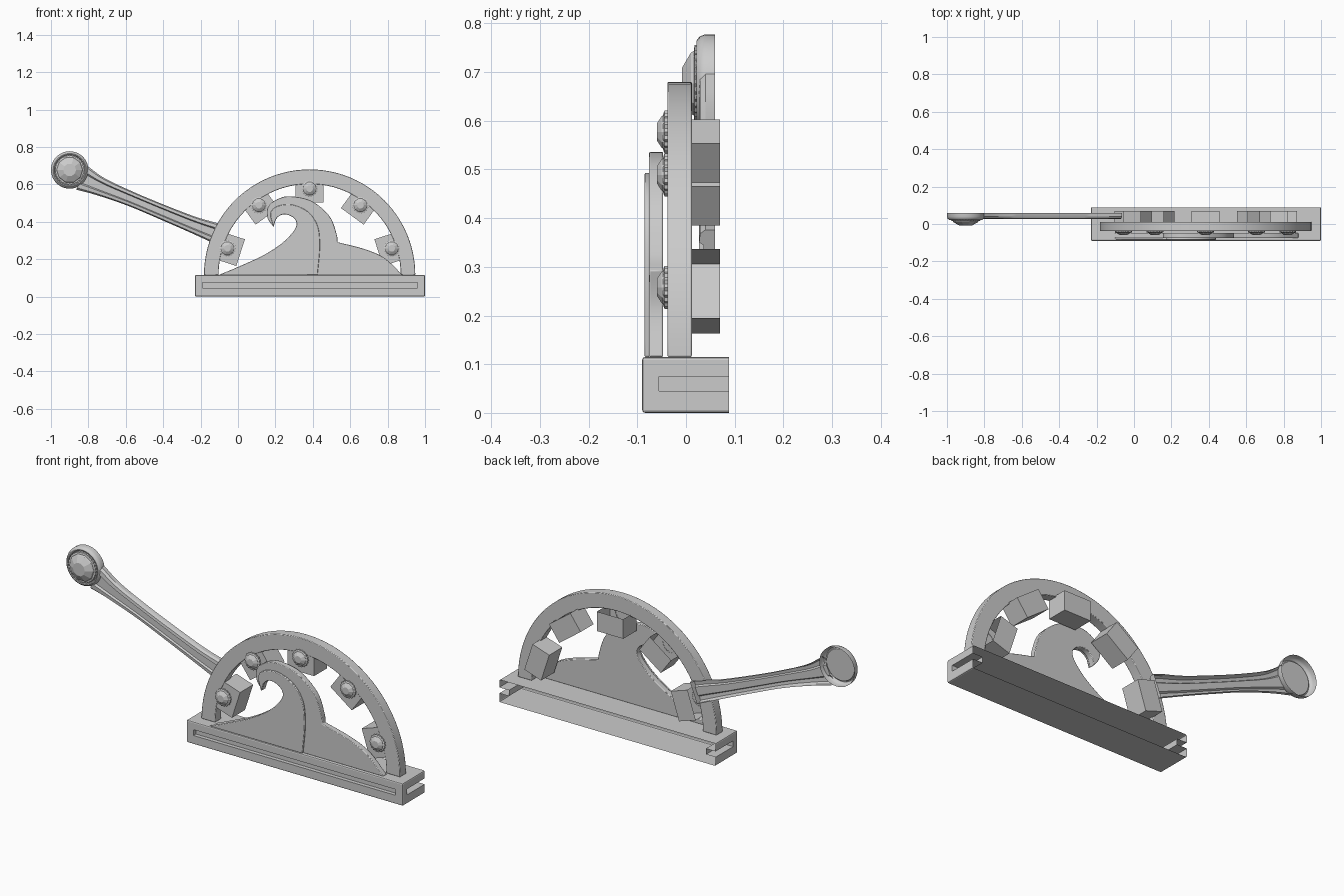
import bpy, bmesh
from math import sin, cos, pi, radians
from mathutils import Vector, Matrix

if "Cube" in bpy.data.objects:
    bpy.data.objects.remove(bpy.data.objects["Cube"])

CX, CZ = 0.383, 0.115        # centre of the half-round arch


def finish(name, bm, smooth=None, recalc=True):
    if recalc:
        bmesh.ops.recalc_face_normals(bm, faces=bm.faces)
    me = bpy.data.meshes.new(name)
    bm.to_mesh(me)
    bm.free()
    ob = bpy.data.objects.new(name, me)
    bpy.context.collection.objects.link(ob)
    if smooth:
        bpy.ops.object.select_all(action='DESELECT')
        ob.select_set(True)
        bpy.context.view_layer.objects.active = ob
        bpy.ops.object.shade_smooth_by_angle(angle=radians(smooth))
    return ob


def curve(pts, n=5):
    """Smooth open curve through the points."""
    p = [Vector(q) for q in pts]
    p = [2 * p[0] - p[1]] + p + [2 * p[-1] - p[-2]]
    out = []
    for i in range(1, len(p) - 2):
        a, b, c, d = p[i - 1:i + 3]
        for k in range(n):
            t = k / n
            out.append(0.5 * (2 * b + (c - a) * t + (2 * a - 5 * b + 4 * c - d) * t * t
                              + (3 * b - a - 3 * c + d) * t ** 3))
    return out + [p[-2]]


def plate(name, outline, y0, y1, bevel=0.0):
    """Front-view outline extruded from y0 to y1."""
    bm = bmesh.new()
    f = bm.faces.new([bm.verts.new((x, y0, z)) for x, z in outline])
    ext = bmesh.ops.extrude_face_region(bm, geom=[f])
    vs = [v for v in ext['geom'] if isinstance(v, bmesh.types.BMVert)]
    bmesh.ops.translate(bm, verts=vs, vec=(0, y1 - y0, 0))
    ob = finish(name, bm, 35)
    if bevel:
        m = ob.modifiers.new("soft_edge", 'BEVEL')
        m.width, m.segments, m.limit_method = bevel, 2, 'ANGLE'
        m.angle_limit = radians(50)
    return ob


def lathe(name, prof, x, z, n, smooth=None, scallop=0.0):
    """Spin (radius, y) profile about a y-parallel axis through x, z."""
    bm = bmesh.new()
    rings = []
    for r, y in prof:
        rings.append([bm.verts.new((x + r * (1 - scallop * (k % 2)) * cos(2 * pi * k / n), y,
                                    z + r * (1 - scallop * (k % 2)) * sin(2 * pi * k / n)))
                      for k in range(n)])
    for a, b in zip(rings, rings[1:]):
        for k in range(n):
            bm.faces.new((a[k], a[(k + 1) % n], b[(k + 1) % n], b[k]))
    bm.faces.new(rings[-1])
    return finish(name, bm, smooth)


def box(name, x0, x1, y0, y1, z0, z1, bevel=0.0):
    bm = bmesh.new()
    bmesh.ops.create_cube(bm, size=1, matrix=Matrix.Translation(
        ((x0 + x1) / 2, (y0 + y1) / 2, (z0 + z1) / 2)) @ Matrix.Diagonal((x1 - x0, y1 - y0, z1 - z0, 1)))
    if bevel:
        bmesh.ops.bevel(bm, geom=bm.edges[:], offset=bevel, segments=2, affect='EDGES', profile=0.5)
    return finish(name, bm)


# base: grooved, open-backed box
base = box("base", -0.23, 1.0, -0.09, 0.12, 0.0, 0.115, 0.006)
cutters = [box("groove_front", -0.19, 0.96, -0.12, -0.07, 0.045, 0.075),
           box("groove_left", -0.30, -0.175, -0.055, 0.2, 0.045, 0.075),
           box("groove_right", 0.945, 1.1, -0.055, 0.2, 0.045, 0.075)]
for c in cutters:
    m = base.modifiers.new(c.name, 'BOOLEAN')
    m.object, m.operation, m.solver = c, 'DIFFERENCE', 'EXACT'
me = bpy.data.meshes.new_from_object(base.evaluated_get(bpy.context.evaluated_depsgraph_get()))
base.modifiers.clear()
base.data = me
for c in cutters:
    bpy.data.objects.remove(c)
bm = bmesh.new()
bm.from_mesh(me)
bmesh.ops.bisect_plane(bm, geom=bm.verts[:] + bm.edges[:] + bm.faces[:], plane_co=(0, 0.088, 0),
                       plane_no=(0, 1, 0), clear_outer=True)
bm.to_mesh(me)
bm.free()

# half-round arch
N = 48
arc = lambda r: [(CX + r * cos(pi * k / N), CZ + r * sin(pi * k / N)) for k in range(N + 1)]
plate("arch", arc(0.565) + arc(0.487)[::-1], -0.038, 0.012, 0.003)

# jewel blocks on the inside of the arch, open towards the arch
for i, deg in enumerate((18, 54, 90, 126, 162)):
    a = radians(deg)
    u, t = Vector((cos(a), sin(a))), Vector((-sin(a), cos(a)))
    c = Vector((CX, CZ))
    path = [c + u * r + t * s for r, s in ((0.488, 0.075), (0.388, 0.075), (0.388, -0.075), (0.488, -0.075))]
    bm = bmesh.new()
    f, b = [[bm.verts.new((p.x, y, p.y)) for p in path] for y in (-0.036, 0.07)]
    bm.faces.new(f)
    bm.faces.new(b)
    for k in range(3):
        bm.faces.new((f[k], f[k + 1], b[k + 1], b[k]))
    finish(f"jewel_block_{i}", bm)
    g = c + u * 0.462
    lathe(f"jewel_setting_{i}", [(0.045, -0.034), (0.045, -0.044), (0.037, -0.047)], g.x, g.y, 36, scallop=0.08)
    lathe(f"jewel_{i}", [(0.038, -0.044), (0.034, -0.05), (0.018, -0.06)], g.x, g.y, 10)

# curling wave: full plate plus a thinner raised crest
hollow = curve([(-0.104, 0.115), (0.008, 0.162), (0.142, 0.224), (0.249, 0.297), (0.310, 0.372),
                (0.300, 0.418), (0.249, 0.440), (0.208, 0.420), (0.190, 0.372)])
back = curve([(0.190, 0.372), (0.158, 0.42), (0.160, 0.479), (0.211, 0.521), (0.281, 0.536),
              (0.393, 0.511), (0.489, 0.43), (0.527, 0.334), (0.532, 0.291)])
tail = curve([(0.532, 0.291), (0.676, 0.254), (0.783, 0.206), (0.88, 0.115)])
plate("wave", hollow + back[1:] + tail[1:], -0.076, -0.047, 0.003)
crest = curve([(0.190, 0.372), (0.174, 0.43), (0.182, 0.463), (0.222, 0.487), (0.29, 0.491),
               (0.372, 0.455), (0.425, 0.38), (0.438, 0.27), (0.425, 0.115)])
plate("wave_crest", hollow + crest[1:], -0.085, -0.074, 0.003)

# handle knob: open-backed cup with a faceted jewel
KX, KZ = -0.9, 0.677
bm_prof = [(0.1, 0.06), (0.1, 0.038), (0.096, 0.028), (0.088, 0.022), (0.083, 0.023), (0.08, 0.03), (0.07, 0.03)]
knob = lathe("handle_knob", bm_prof, KX, KZ, 40, 40)
lathe("knob_jewel_setting", [(0.079, 0.03), (0.079, 0.018), (0.07, 0.016)], KX, KZ, 60, scallop=0.05)
lathe("knob_jewel", [(0.072, 0.02), (0.066, 0.01), (0.034, -0.008)], KX, KZ, 10)

# handle arm: open-backed channel swept from knob to arch
spine = curve([(-0.835, 0.635), (-0.735, 0.588), (-0.58, 0.525), (-0.42, 0.458), (-0.25, 0.388),
               (-0.13, 0.343), (-0.085, 0.325)])
width = [w.x for w in curve([(0.07, 0), (0.05, 0), (0.04, 0), (0.04, 0), (0.044, 0), (0.053, 0), (0.055, 0)])]
half = [(-1, 0.06), (-1, 0.04), (-0.85, 0.029), (-0.5, 0.027), (-0.38, 0.036)]
section = half + [(-s, y) for s, y in reversed(half)]
bm = bmesh.new()
rows = []
for k, p in enumerate(spine):
    d = (spine[min(k + 1, len(spine) - 1)] - spine[max(k - 1, 0)]).normalized()
    side = Vector((-d.y, d.x))
    rows.append([bm.verts.new((p.x + side.x * s * width[k], y, p.y + side.y * s * width[k])) for s, y in section])
for a, b in zip(rows, rows[1:]):
    for k in range(len(section) - 1):
        bm.faces.new((a[k], a[k + 1], b[k + 1], b[k]))
bm.faces.new(rows[-1])
finish("handle_arm", bm, 30)
